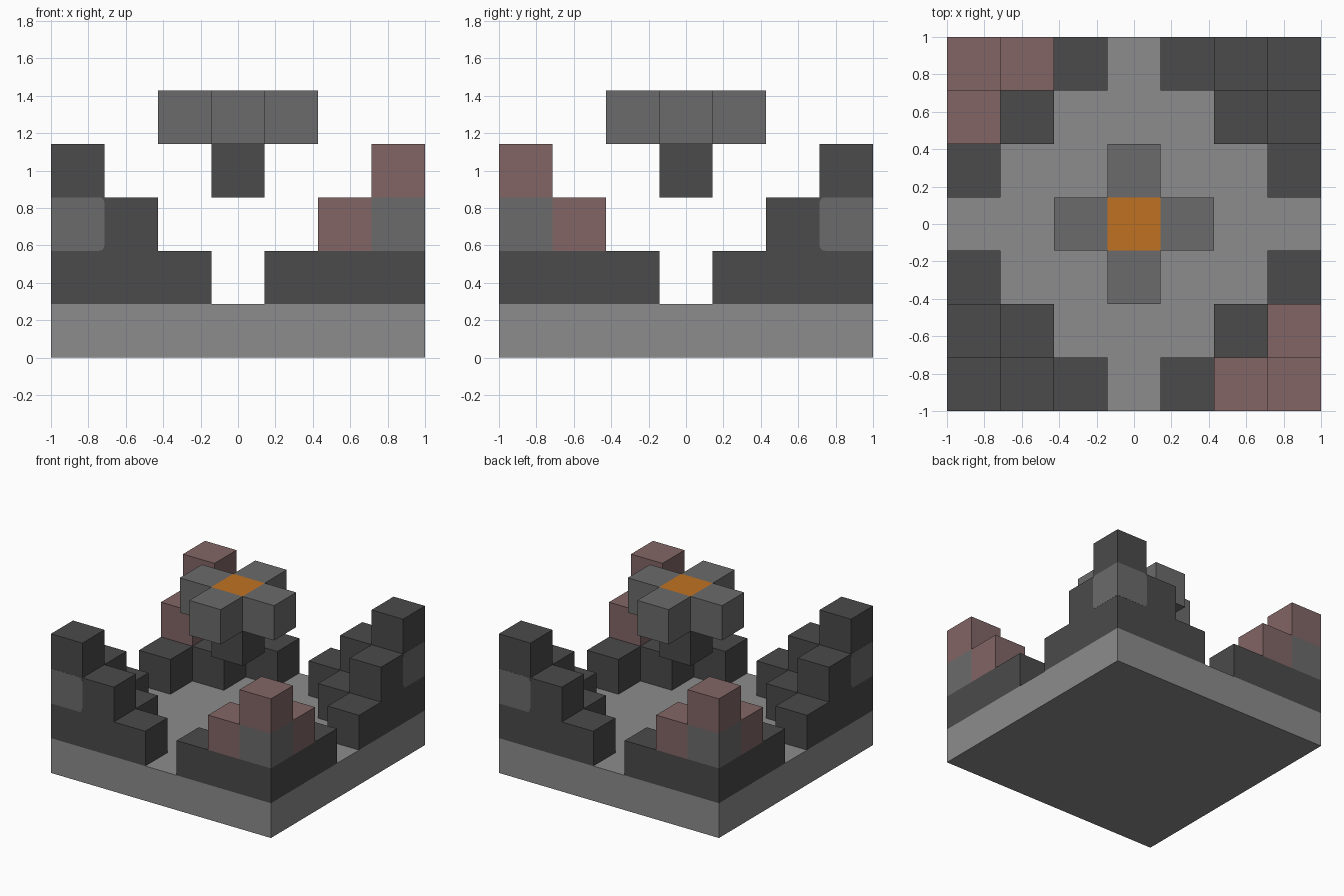
import bpy, bmesh, math

cube = bpy.data.objects.get("Cube")
if cube:
    bpy.data.objects.remove(cube, do_unlink=True)

U = 2 / 7          # one block
PLATE = 0.001      # thickness of the painted patches


def material(name, color):
    m = bpy.data.materials.new(name)
    m.use_nodes = True
    m.diffuse_color = (*color, 1)
    m.node_tree.nodes["Principled BSDF"].inputs["Base Color"].default_value = (*color, 1)
    return m


LIGHT = material("light stone", (0.262, 0.262, 0.262))
MID = material("mid stone", (0.147, 0.147, 0.147))
DARK = material("dark stone", (0.069, 0.069, 0.069))
PINK = material("dusty pink stone", (0.223, 0.130, 0.130))
ORANGE = material("orange glow", (0.527, 0.168, 0.016))


def prism(name, outline, low, high, mat, place=lambda a, b, c: (a, b, c)):
    """Closed solid: a 2D outline swept from low to high, mapped by place."""
    bm = bmesh.new()
    rings = [[bm.verts.new(place(a, b, c)) for a, b in outline] for c in (low, high)]
    for ring in rings:
        bm.faces.new(ring)
    n = len(outline)
    for i in range(n):
        j = (i + 1) % n
        bm.faces.new((rings[0][i], rings[0][j], rings[1][j], rings[1][i]))
    bmesh.ops.recalc_face_normals(bm, faces=bm.faces)
    mesh = bpy.data.meshes.new(name)
    bm.to_mesh(mesh)
    bm.free()
    mesh.materials.append(mat)
    ob = bpy.data.objects.new(name, mesh)
    bpy.context.collection.objects.link(ob)
    return ob


def square(a, b, size=1):
    return [(a, b), (a + size, b), (a + size, b + size), (a, b + size)]


def stairs(steps):
    """Corner footprint that steps back one block at a time."""
    pts = [(0, 0)]
    for i in range(steps):
        pts += [(steps - i, i), (steps - i, i + 1)]
    return pts + [(0, steps)]


def patch_outline(r=0.1, segments=4):
    """One block face, rounded on the two corners away from the tower edge."""
    pts = [(0, 2)]
    for cx, cz, start in ((1 - r, 2 + r, -90), (1 - r, 3 - r, 0)):
        for k in range(segments + 1):
            t = math.radians(start + 90 * k / segments)
            pts.append((cx + r * math.cos(t), cz + r * math.sin(t)))
    return pts + [(0, 3)]


# Base slab
prism("base", square(-1, -1, 2), 0, U, LIGHT)

# Stepped corner towers
for sx, sy in ((-1, -1), (1, -1), (1, 1), (-1, 1)):
    where = ("front" if sy < 0 else "back") + ("_left" if sx > 0 else "_right")

    def corner(a, b, c, sx=sx, sy=sy):
        return (sx * (1 - a * U), sy * (1 - b * U), c * U)

    prism(where + "_lower_steps", stairs(3), 1, 2, DARK, corner)
    if sx == sy:
        prism(where + "_upper_steps", stairs(2), 2, 3, DARK, corner)
        prism(where + "_tower_top", square(0, 0), 3, 4, DARK, corner)
        # Worn patches on the two outer faces
        prism(where + "_patch_y", patch_outline(), 0, PLATE / U, MID,
              lambda a, z, d: corner(a, -d, z))
        prism(where + "_patch_x", patch_outline(), 0, PLATE / U, MID,
              lambda b, z, d: corner(-d, b, z))
    else:
        prism(where + "_tower_core", square(0, 0), 2, 3, MID, corner)
        prism(where + "_step_x", square(1, 0), 2, 3, PINK, corner)
        prism(where + "_step_y", square(0, 1), 2, 3, PINK, corner)
        prism(where + "_tower_top", square(0, 0), 3, 4, PINK, corner)


# Floating cross in the middle
def centre(a, b, c):
    return ((a - 0.5) * U, (b - 0.5) * U, c * U)


prism("cross_stem", square(0, 0), 3, 4, DARK, centre)
prism("cross_heart", square(0, 0), 4, 5, ORANGE, centre)
for side, a, b in (("left", 1, 0), ("right", -1, 0), ("front", 0, -1), ("back", 0, 1)):
    prism("cross_arm_" + side, square(a, b), 4, 5, MID, centre)
